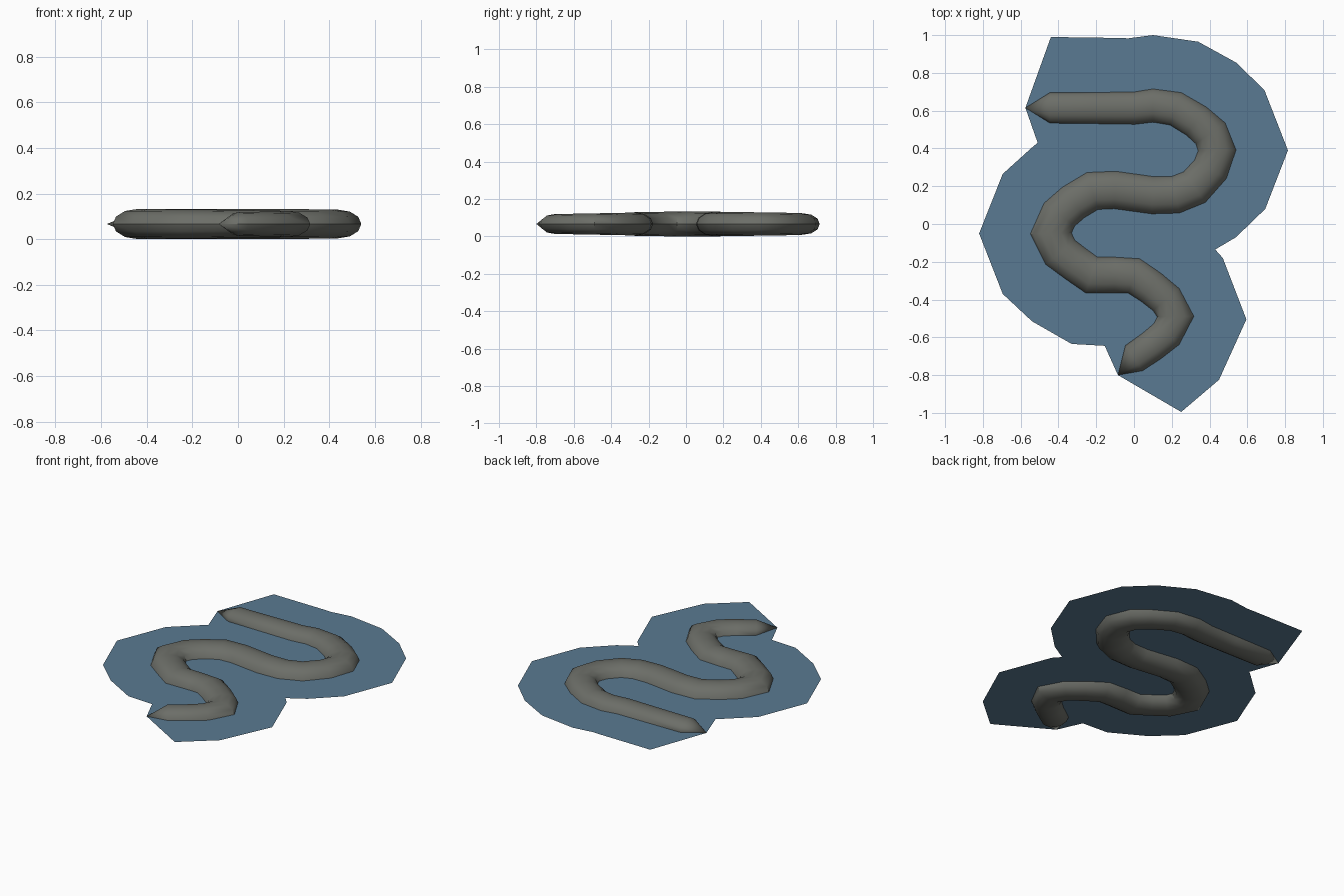
import bpy, bmesh, math
from mathutils import Vector

if "Cube" in bpy.data.objects:
    bpy.data.objects.remove(bpy.data.objects["Cube"])

MID_Z = 0.0665
SIDES = 12


def material(name, color):
    m = bpy.data.materials.new(name)
    m.diffuse_color = (*color, 1)
    m.use_nodes = True
    m.node_tree.nodes["Principled BSDF"].inputs["Base Color"].default_value = m.diffuse_color
    return m


def make_object(name, bm, mat):
    mesh = bpy.data.meshes.new(name)
    bm.to_mesh(mesh)
    bm.free()
    mesh.materials.append(mat)
    ob = bpy.data.objects.new(name, mesh)
    bpy.context.collection.objects.link(ob)
    return ob


grey = material("warm_grey", (0.150, 0.156, 0.138))
blue = material("slate_blue", (0.102, 0.195, 0.287))

# winding body: centre line from the tail tip to the head tip
tail, head = Vector((-0.575, 0.615)), Vector((-0.085, -0.80))
path = [Vector(p) for p in [
    (-.445, .615), (-.2, .614), (0, .613), (.1, .627), (.22, .61), (.33, .545),
    (.405, .48), (.44, .39), (.405, .29), (.32, .195), (.22, .155), (.1, .152),
    (-.1, .18), (-.22, .175), (-.32, .115), (-.395, .05), (-.44, -.05),
    (-.39, -.15), (-.31, -.21), (-.225, -.27), (-.1, -.27), (0, -.275),
    (.09, -.335), (.17, -.40), (.22, -.49), (.172, -.583), (.095, -.645),
    (0, -.71)]]

bm = bmesh.new()
rings = []
last = len(path) - 1
for i, p in enumerate(path):
    a = (p - path[i - 1]).normalized() if i > 0 else (path[1] - p).normalized()
    b = (path[i + 1] - p).normalized() if i < last else a
    t = (a + b).normalized()
    side = Vector((-t.y, t.x))
    swell = math.sin(math.pi * i / last)
    half_w = (0.081 + 0.018 * swell) / max(0.9, t.dot(a))
    half_h = 0.052 + 0.0145 * swell
    ring = []
    for k in range(SIDES):
        ang = 2 * math.pi * k / SIDES
        q = p + side * half_w * math.cos(ang)
        ring.append(bm.verts.new((q.x, q.y, MID_Z + half_h * math.sin(ang))))
    rings.append(ring)
for r0, r1 in zip(rings, rings[1:]):
    for k in range(SIDES):
        n = (k + 1) % SIDES
        bm.faces.new((r0[k], r0[n], r1[n], r1[k]))
# pointed ends
for tip, ring in ((tail, rings[0]), (head, rings[-1])):
    v = bm.verts.new((tip.x, tip.y, MID_Z))
    for k in range(SIDES):
        bm.faces.new((v, ring[k], ring[(k + 1) % SIDES]))
bmesh.ops.recalc_face_normals(bm, faces=bm.faces)
body = make_object("winding_body", bm, grey)
bpy.context.view_layer.objects.active = body
body.select_set(True)
bpy.ops.object.shade_smooth_by_angle(angle=math.radians(40))

# flat sheet around the body, at its mid height
outline = [
    (-.575, .615), (-.44, .99), (-.09, .985), (-.03, .983), (.1, 1.0),
    (.34, .965), (.54, .855), (.69, .71), (.815, .39), (.695, .08),
    (.54, -.07), (.43, -.135), (.47, -.18), (.595, -.505), (.45, -.825),
    (.25, -.995), (-.085, -.80), (-.155, -.645), (-.33, -.635), (-.54, -.515),
    (-.695, -.37), (-.82, -.05), (-.695, .265), (-.54, .405), (-.51, .43)]
bm = bmesh.new()
face = bm.faces.new([bm.verts.new((x, y, MID_Z)) for x, y in reversed(outline)])
bmesh.ops.triangulate(bm, faces=[face])
make_object("flat_sheet", bm, blue)
